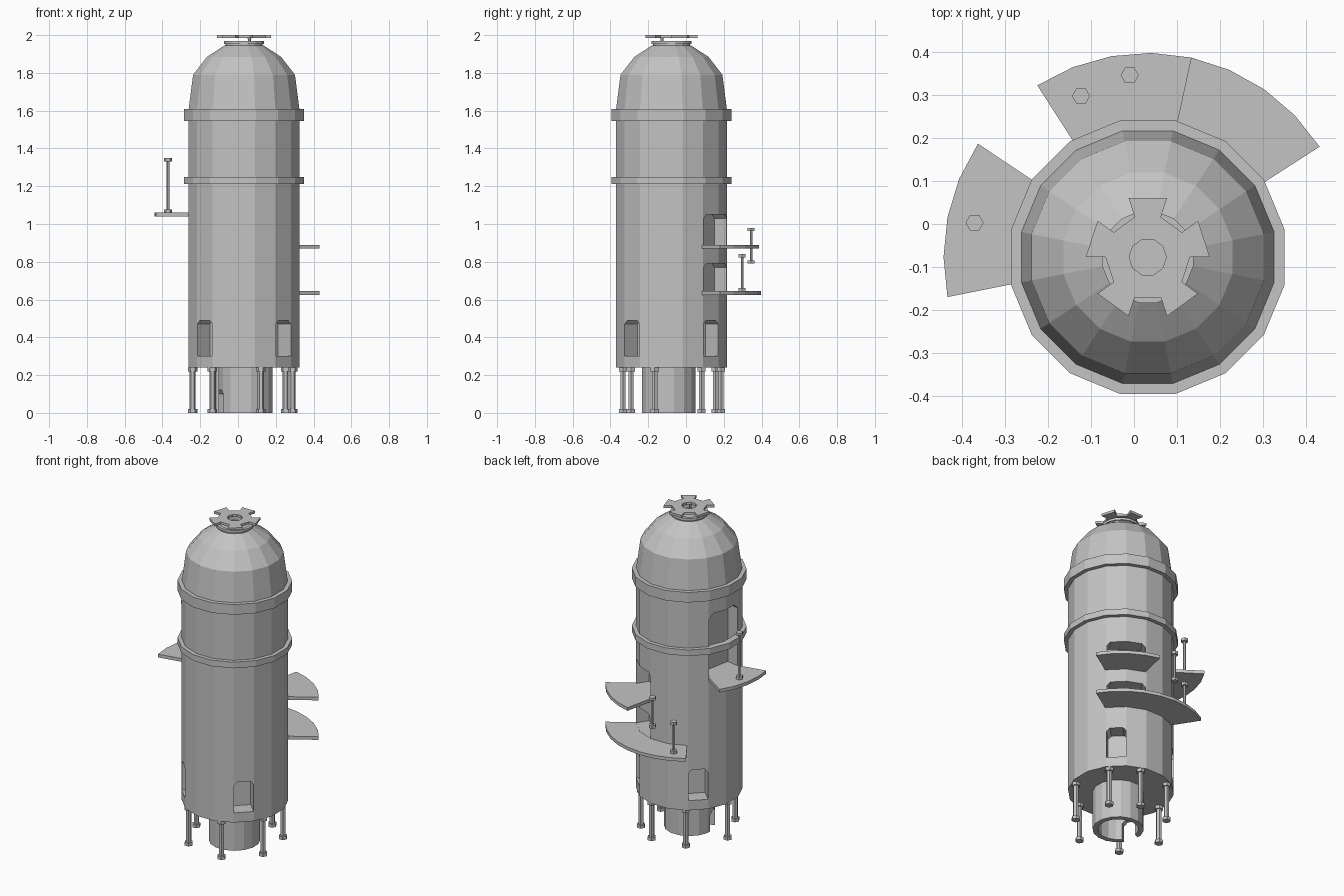
import bpy, bmesh
from math import sin, cos, pi, radians
from mathutils import Matrix, Vector

CX, CY = 0.032, -0.077          # tower axis
SIDES = 16
HALF = 180 / SIDES

if "Cube" in bpy.data.objects:
    bpy.data.objects.remove(bpy.data.objects["Cube"])

grey = bpy.data.materials.new("light_grey")
grey.use_nodes = True
grey.diffuse_color = (0.55, 0.55, 0.55, 1)
grey.node_tree.nodes["Principled BSDF"].inputs["Base Color"].default_value = grey.diffuse_color


def finish(name, bm):
    bmesh.ops.remove_doubles(bm, verts=bm.verts, dist=1e-5)
    bmesh.ops.recalc_face_normals(bm, faces=bm.faces)
    mesh = bpy.data.meshes.new(name)
    bm.to_mesh(mesh)
    bm.free()
    mesh.materials.append(grey)
    obj = bpy.data.objects.new(name, mesh)
    bpy.context.scene.collection.objects.link(obj)
    return obj


def polar(r, deg, z):
    return Vector((CX + r * cos(radians(deg)), CY + r * sin(radians(deg)), z))


def lathe(name, profile, sides=SIDES, phase=HALF, at=(CX, CY), loop=False):
    """Spin an (r, z) profile into a faceted solid; loop closes it into a ring."""
    bm = bmesh.new()
    rings = []
    for r, z in profile:
        if r == 0:
            rings.append([bm.verts.new((*at, z))] * sides)
            continue
        angles = [radians(phase) + 2 * pi * i / sides for i in range(sides)]
        rings.append([bm.verts.new((at[0] + r * cos(a), at[1] + r * sin(a), z)) for a in angles])
    pairs = list(zip(rings, rings[1:]))
    if loop:
        pairs.append((rings[-1], rings[0]))
    for low, high in pairs:
        for i in range(sides):
            j = (i + 1) % sides
            quad = list(dict.fromkeys((low[i], low[j], high[j], high[i])))
            bm.faces.new(quad)
    return finish(name, bm)


def add_prism(bm, base, offset):
    low = [bm.verts.new(p) for p in base]
    high = [bm.verts.new(p + offset) for p in base]
    bm.faces.new(low)
    bm.faces.new(high)
    for i in range(len(base)):
        j = (i + 1) % len(base)
        bm.faces.new((low[i], low[j], high[j], high[i]))


def sector(bm, a0, a1, r0, r1, z0, z1, steps):
    angles = [a0 + (a1 - a0) * i / steps for i in range(steps + 1)]
    base = [polar(r1, a, z0) for a in angles] + [polar(r0, a, z0) for a in reversed(angles)]
    add_prism(bm, base, Vector((0, 0, z1 - z0)))


def post(name, x, y, z0, z1, shaft=0.008, cap=0.021, lip=0.018):
    lathe(name, [(0, z0), (cap, z0), (cap, z0 + lip), (shaft, z0 + lip),
                 (shaft, z1 - lip), (cap, z1 - lip), (cap, z1), (0, z1)],
          sides=6, phase=0, at=(x, y))


def cut_opening(target, deg, width, z0, z1, r0=0.2, chamfer=0.02):
    """Cut a doorway with clipped top corners through one side of a wall."""
    out = polar(1, deg, 0) - polar(0, deg, 0)
    side = Vector((-out.y, out.x, 0))
    w = width / 2
    shape = [(-w, z0), (w, z0), (w, z1 - chamfer), (w - chamfer, z1),
             (chamfer - w, z1), (-w, z1 - chamfer)]
    bm = bmesh.new()
    add_prism(bm, [polar(r0, deg, z) + side * s for s, z in shape], out * 0.25)
    cutter = finish("opening_cutter", bm)
    cutter.hide_render = True
    mod = target.modifiers.new("opening", 'BOOLEAN')
    mod.operation, mod.solver, mod.object = 'DIFFERENCE', 'EXACT', cutter
    graph = bpy.context.evaluated_depsgraph_get()
    mesh = bpy.data.meshes.new_from_object(target.evaluated_get(graph))
    target.modifiers.clear()
    target.data = mesh
    bpy.data.objects.remove(cutter)


# Hollow tower wall with domed roof: outer skin, then inner skin
outer = [(0, 0.24), (0.3, 0.24), (0.3, 1.6), (0.275, 1.79), (0.2, 1.885), (0.106, 1.945), (0, 1.945)]
inner = [(0, 0.26), (0.28, 0.26), (0.28, 1.6), (0.255, 1.78), (0.185, 1.87), (0.1, 1.925), (0, 1.925)]
wall = lathe("tower_wall", outer)
lining = lathe("tower_lining", inner)
bm = bmesh.new()
bm.from_mesh(wall.data)
bm.from_mesh(lining.data)
for obj in (wall, lining):
    bpy.data.objects.remove(obj)
tower = finish("tower_body", bm)

# Lower windows on the diagonals, wide doorways above
for deg in (45, 135, 225, 315):
    cut_opening(tower, deg, 0.112, 0.3, 0.49)
BACK, SIDE = 56.25, 168.75
cut_opening(tower, BACK, 0.22, 0.645, 0.79)
cut_opening(tower, BACK, 0.22, 0.89, 1.05)
cut_opening(tower, SIDE, 0.22, 1.06, 1.45, chamfer=0.03)

# Bands around the tower
for name, z0, z1 in (("lower_band", 1.212, 1.25), ("upper_band", 1.545, 1.608)):
    lathe(name, [(0.285, z0), (0.324, z0), (0.324, z1), (0.285, z1)], loop=True)

# Central tube under the tower, open at the bottom with a doorway
tube = lathe("central_tube", [(0.115, 0), (0.145, 0), (0.145, 0.4), (0.115, 0.4)],
             at=(CX + 0.008, CY - 0.015), loop=True)
cut_opening(tube, 205, 0.09, -0.05, 0.12, r0=0.05)

# Legs
for i, deg in enumerate((36, 74, 121, 178, 232, 289, 341)):
    foot = polar(0.272, deg, 0)
    post(f"leg_{i + 1}", foot.x, foot.y, 0, 0.24, shaft=0.016, cap=0.025, lip=0.02)

# Balconies
for name, a0, a1, z in (("side_balcony", SIDE - 22.5, SIDE + 22.5, 1.04),
                        ("upper_back_balcony", BACK - 23.5, BACK + 21.5, 0.87),
                        ("lower_back_balcony", BACK - 23.5, BACK + 66.5, 0.624)):
    bm = bmesh.new()
    sector(bm, a0, a1, 0.285, 0.474, z, z + 0.02, round((a1 - a0) / 11.25))
    finish(name, bm)

# Balcony posts and a post inside the tower
post("side_balcony_post", -0.37, 0.003, 1.06, 1.35)
post("lower_balcony_post", -0.123, 0.297, 0.644, 0.84)
post("loose_balcony_post", -0.01, 0.345, 0.79, 0.98)
post("inner_post", 0.03, 0.14, 0.36, 0.58)

# Roof collar, stem and notched cap plate
lathe("roof_collar", [(0.088, 1.94), (0.1, 1.94), (0.1, 1.953), (0.108, 1.953),
                      (0.108, 1.968), (0.088, 1.968)], loop=True)
post("cap_stem", 0.06, -0.127, 1.944, 1.988, shaft=0.008, cap=0.012, lip=0.005)
bm = bmesh.new()
for i in range(10):
    mid = 90 + 36 * i
    sector(bm, mid - 18, mid + 18, 0.043, 0.098 if i % 2 else 0.144, 1.985, 2.0, 1)
finish("cap_plate", bm)
